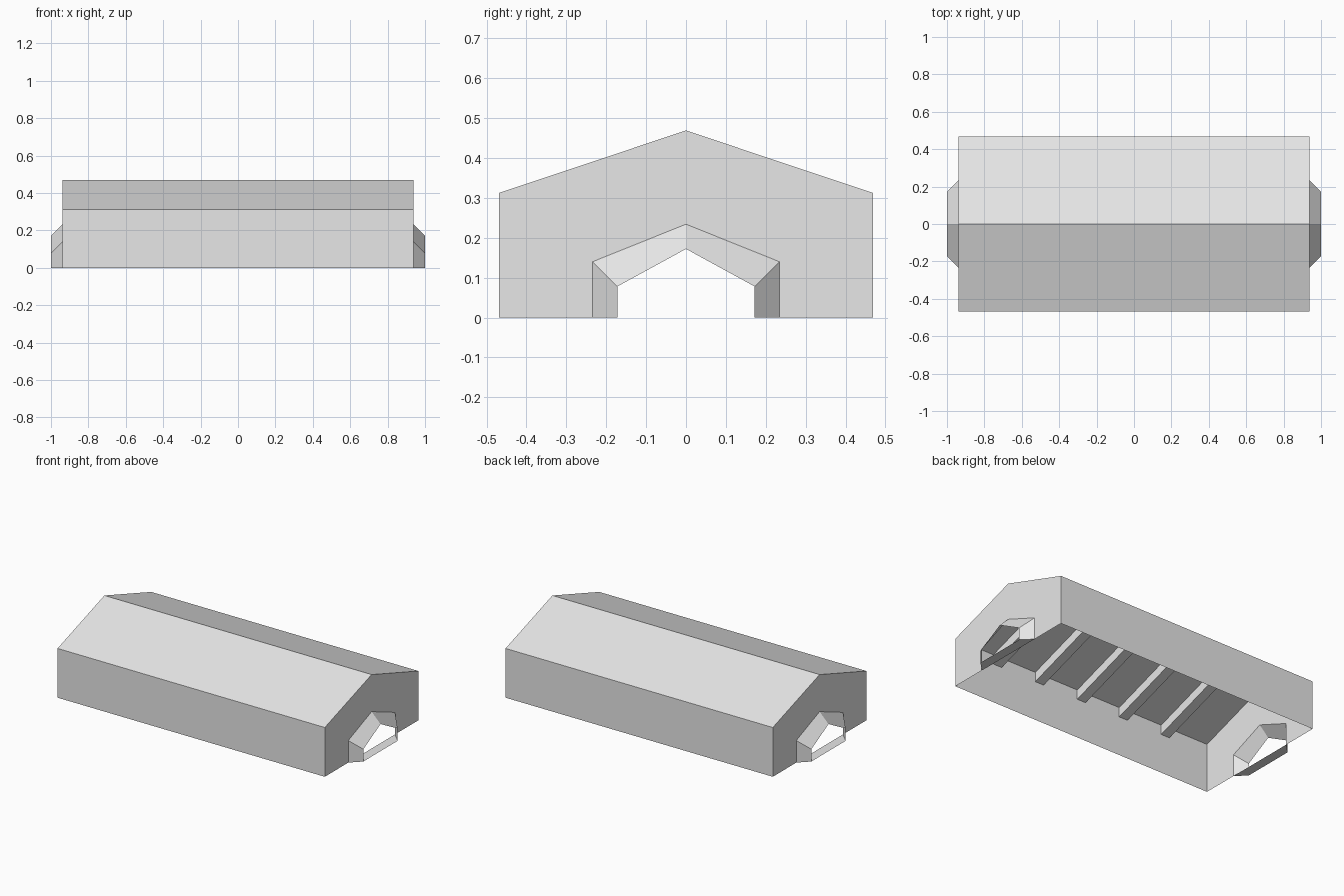
import bpy
import bmesh

cube = bpy.data.objects.get("Cube")
if cube:
    bpy.data.objects.remove(cube, do_unlink=True)

END_X = 0.9375      # end wall position
TIP_X = 1.0         # outer edge of the portals
HALF_Y = 0.469
EAVE, RIDGE = 0.3125, 0.469
BEAM = 0.0625

grey = bpy.data.materials.new("light_grey")
grey.use_nodes = True
colour = (0.8, 0.8, 0.8, 1)
grey.diffuse_color = colour
grey.node_tree.nodes["Principled BSDF"].inputs["Base Color"].default_value = colour


def gable(half, eave, ridge):
    """Five-sided house outline in y, z, from one foot to the other."""
    return [(-half, 0), (-half, eave), (0, ridge), (half, eave), (half, 0)]


def ring(bm, x, outline):
    return [bm.verts.new((x, y, z)) for y, z in outline]


def bridge(bm, a, b, closed):
    n = len(a)
    for i in range(n if closed else n - 1):
        j = (i + 1) % n
        bm.faces.new((a[i], a[j], b[j], b[i]))


def finish(bm, name):
    bmesh.ops.recalc_face_normals(bm, faces=bm.faces[:])
    mesh = bpy.data.meshes.new(name)
    bm.to_mesh(mesh)
    bm.free()
    mesh.materials.append(grey)
    obj = bpy.data.objects.new(name, mesh)
    bpy.context.collection.objects.link(obj)
    return obj


body = gable(HALF_Y, EAVE, RIDGE)
door_inner = gable(0.234, 0.14, 0.234)
door_outer = gable(0.172, 0.078, 0.172)

# Thin shell: long walls, roof slopes and end walls with door cut-outs, open below
bm = bmesh.new()
ends = [ring(bm, side * END_X, body) for side in (-1, 1)]
bridge(bm, ends[0], ends[1], closed=False)
for side, end in zip((-1, 1), ends):
    door = ring(bm, side * END_X, door_inner)
    bridge(bm, end, door, closed=False)
bmesh.ops.dissolve_limit(bm, angle_limit=0.01, verts=bm.verts[:], edges=bm.edges[:])
finish(bm, "hall_shell")

# Tapered portals with a threshold strip on the ground
for side, name in ((-1, "right_portal"), (1, "left_portal")):
    bm = bmesh.new()
    bridge(bm, ring(bm, side * END_X, door_inner),
           ring(bm, side * TIP_X, door_outer), closed=True)
    finish(bm, name)

# Rafter pairs beneath the roof, dividing it into six bays
gap = 0.002
edge = HALF_Y - gap
rafter = [(-edge, EAVE - gap), (0, RIDGE - gap), (edge, EAVE - gap),
          (edge, EAVE - BEAM), (0, RIDGE - BEAM), (-edge, EAVE - BEAM)]
for i in range(5):
    x = (i - 2) * 2 * END_X / 6
    bm = bmesh.new()
    near = ring(bm, x - BEAM / 2, rafter)
    far = ring(bm, x + BEAM / 2, rafter)
    bridge(bm, near, far, closed=True)
    # Each side is two quads meeting at the ridge
    for r in (near, far):
        bm.faces.new((r[0], r[1], r[4], r[5]))
        bm.faces.new((r[1], r[2], r[3], r[4]))
    finish(bm, f"rafter_{i + 1}")
